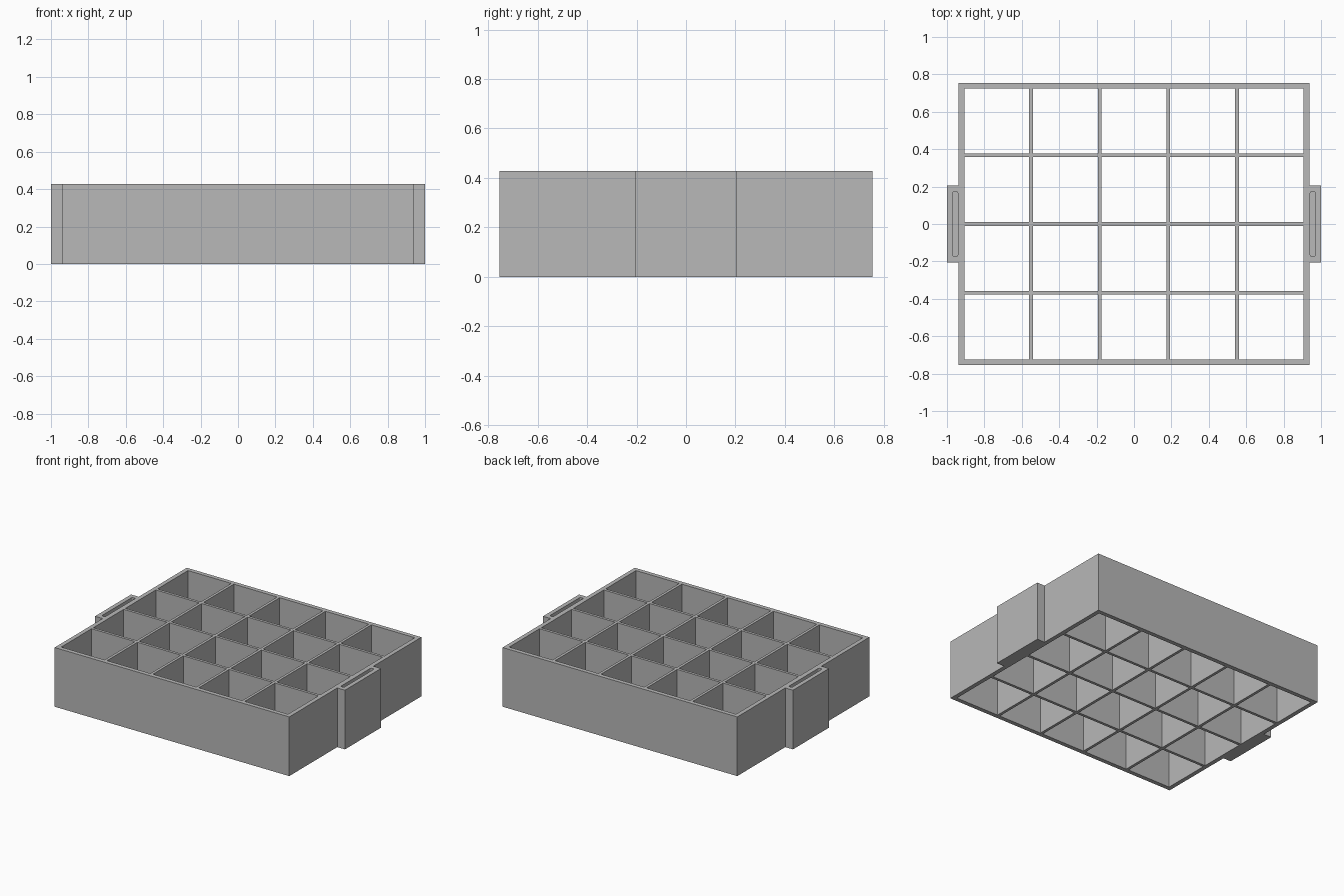
import bpy, bmesh

# Remove the default cube
cube = bpy.data.objects.get("Cube")
if cube:
    bpy.data.objects.remove(cube, do_unlink=True)

HEIGHT = 0.428
CELL, DIVIDER, WALL = 0.347, 0.02, 0.031
COLUMNS, ROWS = 5, 4

grey = bpy.data.materials.new("plain grey")
grey.use_nodes = True
grey.diffuse_color = (0.48, 0.48, 0.48, 1)
grey.node_tree.nodes["Principled BSDF"].inputs["Base Color"].default_value = (0.48, 0.48, 0.48, 1)


def add_object(name, bm):
    bmesh.ops.recalc_face_normals(bm, faces=bm.faces)
    mesh = bpy.data.meshes.new(name)
    bm.to_mesh(mesh)
    bm.free()
    mesh.materials.append(grey)
    obj = bpy.data.objects.new(name, mesh)
    bpy.context.collection.objects.link(obj)
    return obj


def box(x0, x1, y0, y1, z0, z1, corner=0):
    """Box with optionally rounded upright edges."""
    bm = bmesh.new()
    bmesh.ops.create_cube(bm, size=1)
    for v in bm.verts:
        v.co.x = x1 if v.co.x > 0 else x0
        v.co.y = y1 if v.co.y > 0 else y0
        v.co.z = z1 if v.co.z > 0 else z0
    if corner:
        upright = [e for e in bm.edges if abs(e.verts[0].co.z - e.verts[1].co.z) > 0.01]
        bmesh.ops.bevel(bm, geom=upright, offset=corner, segments=3,
                        profile=0.5, affect='EDGES')
    return bm


def breaks(count):
    """Centred positions where walls and openings alternate."""
    widths = [WALL] + [CELL, DIVIDER] * (count - 1) + [CELL, WALL]
    position = -sum(widths) / 2
    result = [position]
    for width in widths:
        position += width
        result.append(position)
    return result


# Tray: plan of walls and dividers with open cells, raised to full height
xs, ys = breaks(COLUMNS), breaks(ROWS)
bm = bmesh.new()
points = [[bm.verts.new((x, y, 0)) for y in ys] for x in xs]
for i in range(len(xs) - 1):
    for j in range(len(ys) - 1):
        if i % 2 == 0 or j % 2 == 0:
            bm.faces.new((points[i][j], points[i + 1][j],
                          points[i + 1][j + 1], points[i][j + 1]))
raised = bmesh.ops.extrude_face_region(bm, geom=bm.faces[:], use_keep_orig=True)
for item in raised["geom"]:
    if isinstance(item, bmesh.types.BMVert):
        item.co.z = HEIGHT
add_object("divided_tray", bm)

# Side handles, each with a narrow pocket open at the top
for side, name in ((1, "left_handle"), (-1, "right_handle")):
    inner, outer = sorted((side * xs[-1], side * 1.0))
    handle = add_object(name, box(inner, outer, -0.206, 0.206, 0, HEIGHT))
    near, far = sorted((side * 0.942, side * 0.969))
    cutter = add_object(name + "_pocket_cutter",
                        box(near, far, -0.174, 0.174, 0.03, HEIGHT + 0.1, 0.009))
    cutter.hide_render = True
    cut = handle.modifiers.new("pocket", 'BOOLEAN')
    cut.operation = 'DIFFERENCE'
    cut.solver = 'EXACT'
    cut.object = cutter
    bpy.context.view_layer.objects.active = handle
    bpy.ops.object.modifier_apply(modifier=cut.name)
    bpy.data.objects.remove(cutter, do_unlink=True)
